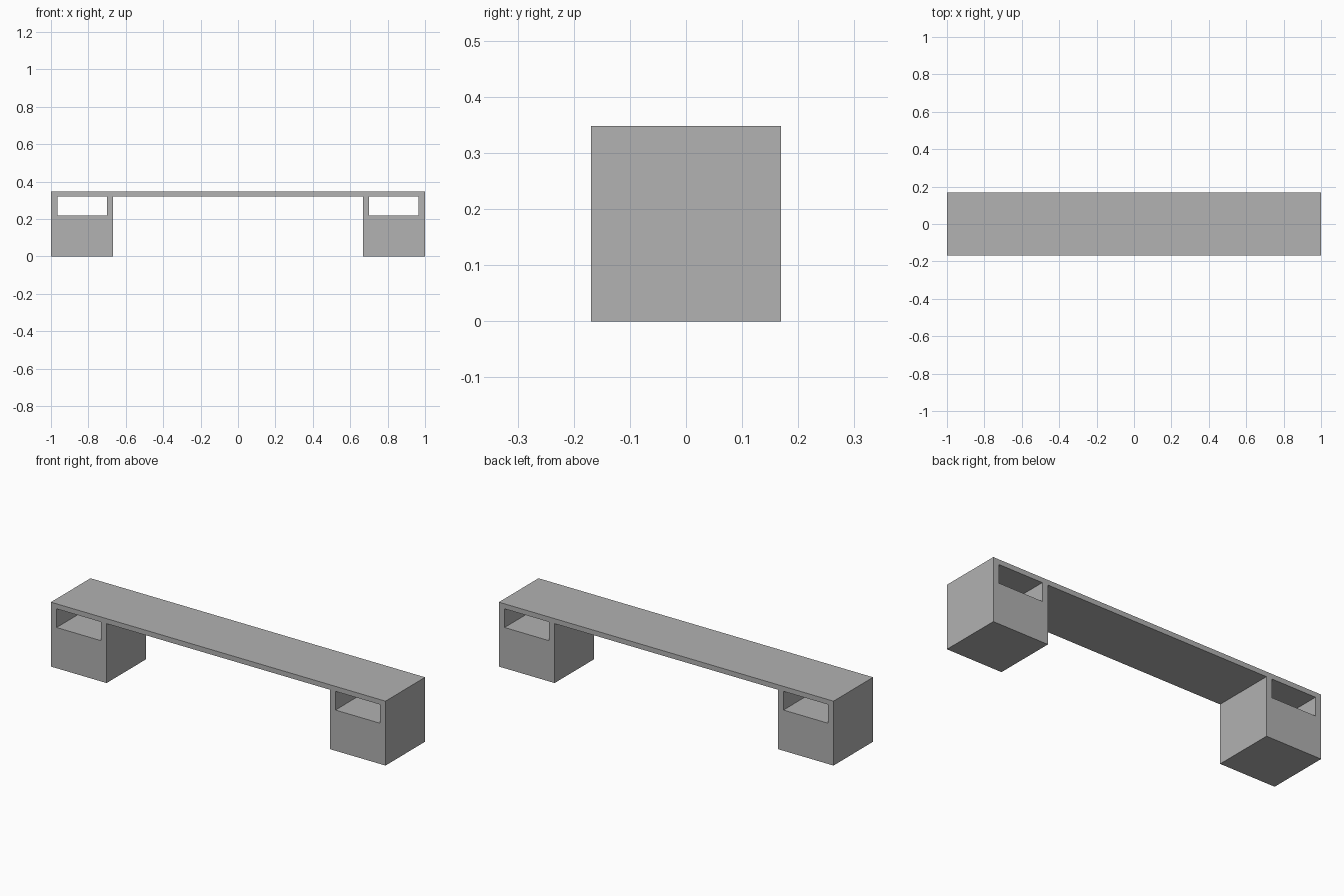
import bpy
import bmesh

cube = bpy.data.objects.get("Cube")
if cube:
    bpy.data.objects.remove(cube, do_unlink=True)

HALF_LENGTH, HALF_DEPTH, HEIGHT = 1.0, 0.169, 0.348
LEG_INNER = 0.667          # inner side of each pedestal
WALL = 0.034               # side walls around the open shelf
SHELF, UNDERSIDE = 0.22, 0.321

# Single matte grey
grey = bpy.data.materials.new("plain grey")
grey.use_nodes = True
colour = (0.445, 0.445, 0.445, 1.0)
grey.diffuse_color = colour
grey.node_tree.nodes["Principled BSDF"].inputs["Base Color"].default_value = colour


def add_loop(bm, points):
    """Closed loop of edges in the front plane."""
    verts = [bm.verts.new((x, -HALF_DEPTH, z)) for x, z in points]
    return [bm.edges.new((v, verts[(i + 1) % len(verts)])) for i, v in enumerate(verts)]


bm = bmesh.new()

# Outline: long top carried by two pedestals
half = [(LEG_INNER, UNDERSIDE), (LEG_INNER, 0), (HALF_LENGTH, 0), (HALF_LENGTH, HEIGHT)]
edges = add_loop(bm, half + [(-x, z) for x, z in reversed(half)])

# Open shelf through each pedestal
for side in (-1, 1):
    inner, outer = side * (LEG_INNER + WALL), side * (HALF_LENGTH - WALL)
    edges += add_loop(bm, [(inner, SHELF), (outer, SHELF), (outer, UNDERSIDE), (inner, UNDERSIDE)])

# Fill the profile and extrude it through the depth
bmesh.ops.triangle_fill(bm, use_beauty=True, edges=edges, normal=(0, -1, 0))
result = bmesh.ops.extrude_face_region(bm, geom=bm.faces[:], use_keep_orig=True)
moved = [g for g in result["geom"] if isinstance(g, bmesh.types.BMVert)]
bmesh.ops.translate(bm, verts=moved, vec=(0, 2 * HALF_DEPTH, 0))
bmesh.ops.recalc_face_normals(bm, faces=bm.faces[:])

mesh = bpy.data.meshes.new("desk_frame")
bm.to_mesh(mesh)
bm.free()
mesh.materials.append(grey)
desk = bpy.data.objects.new("desk_frame", mesh)
bpy.context.collection.objects.link(desk)
